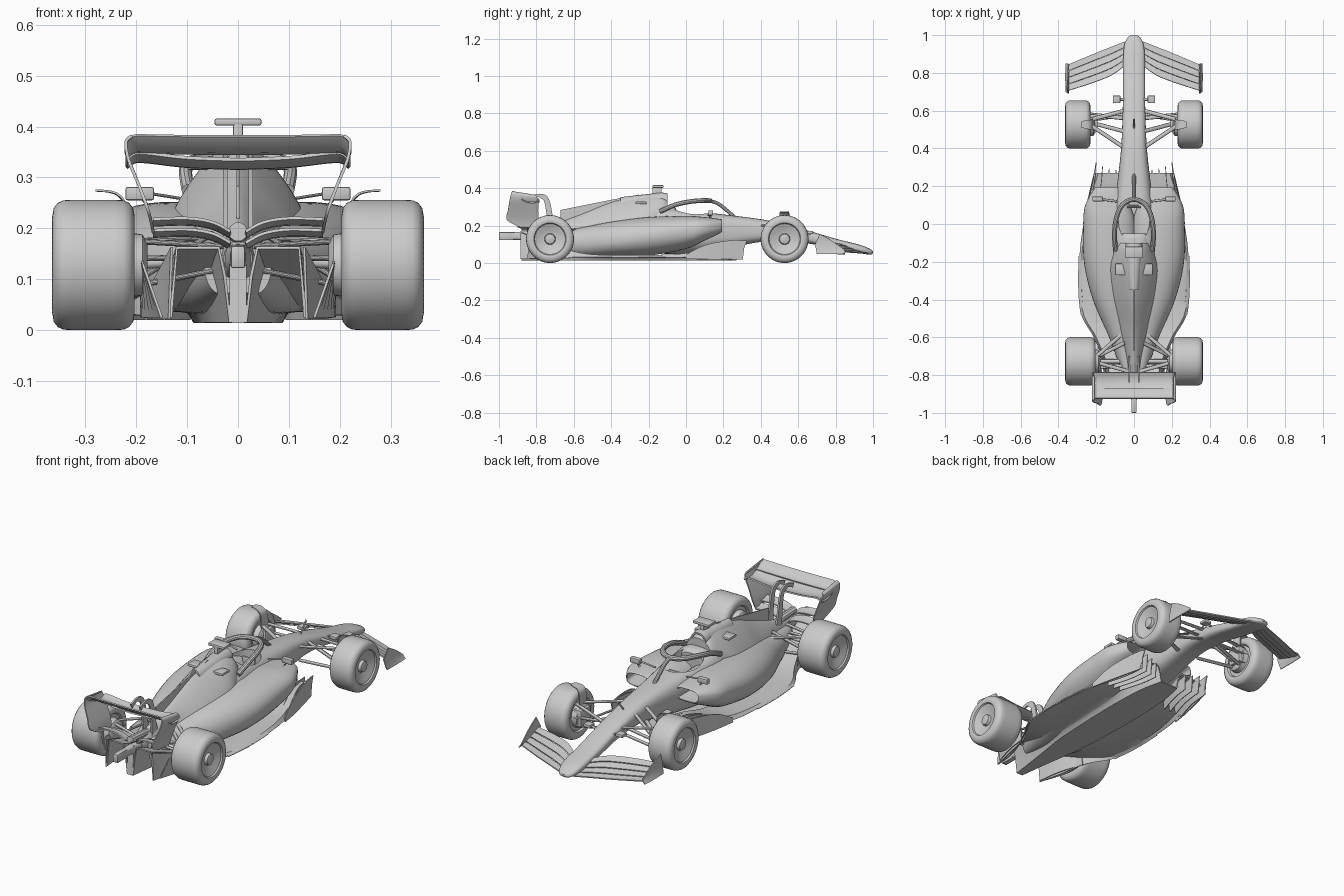
import bpy, math
from mathutils import Vector
pi = math.pi

# ---------- helpers ----------
def mesh(name, verts, faces, mirror=False, thick=0):
    me = bpy.data.meshes.new(name)
    me.from_pydata(verts, [], faces)
    ob = bpy.data.objects.new(name, me)
    bpy.context.collection.objects.link(ob)
    if thick:
        m = ob.modifiers.new("thick", 'SOLIDIFY'); m.thickness = thick; m.offset = 0
    if mirror:
        ob.modifiers.new("mirror", 'MIRROR').use_clip = True
    return ob

def spline(rows, n):
    """Catmull-Rom through rows of numbers, n steps per span."""
    out = []
    for i in range(len(rows) - 1):
        p = [rows[max(i - 1, 0)], rows[i], rows[i + 1], rows[min(i + 2, len(rows) - 1)]]
        for s in range(n):
            t = s / n
            out.append([.5 * (2*b + (c - a)*t + (2*a - 5*b + 4*c - d)*t*t + (3*b - a - 3*c + d)*t**3)
                        for a, b, c, d in zip(*p)])
    return out + [list(rows[-1])]

def loft(name, secs, mirror=False, sub=6, seg=40):
    """Sections: y, centre x, half width, bottom z, widest z, top z, roundness."""
    V, F = [], []
    rows = spline(secs, sub)
    for y, cx, w, zb, zm, zt, e in rows:
        for k in range(seg):
            c, s = math.cos(2*pi*k/seg), math.sin(2*pi*k/seg)
            h = zt - zm if s > 0 else zm - zb
            V.append((cx + w*math.copysign(abs(c)**(2/e), c), y, zm + h*math.copysign(abs(s)**(2/e), s)))
    n = len(rows)
    for i in range(n - 1):
        for k in range(seg):
            j = (k + 1) % seg
            F.append((i*seg + k, i*seg + j, (i+1)*seg + j, (i+1)*seg + k))
    F += [tuple(range(seg))[::-1], tuple(range((n-1)*seg, n*seg))]
    return mesh(name, V, F, mirror)

def sheet(name, rows, thick=.005, mirror=True, sub=5):
    """Thin surface through rows of points."""
    m = len(rows[0])
    R = spline([[c for p in r for c in p] for r in rows], sub)
    V = [tuple(r[3*k:3*k+3]) for r in R for k in range(m)]
    F = [(i*m+k, i*m+k+1, (i+1)*m+k+1, (i+1)*m+k) for i in range(len(R)-1) for k in range(m-1)]
    return mesh(name, V, F, mirror, thick)

def rods(name, pairs, ry, rz, mirror=True, seg=12):
    """Streamlined struts with elliptical section."""
    V, F = [], []
    for a, b in pairs:
        a, b = Vector(a), Vector(b)
        d = (b - a).normalized()
        u = Vector((0, 1, 0)) - d*d.y
        u.normalize(); v = d.cross(u); o = len(V)
        for p in (a, b):
            V += [tuple(p + u*ry*math.cos(2*pi*k/seg) + v*rz*math.sin(2*pi*k/seg)) for k in range(seg)]
        F += [(o+k, o+(k+1) % seg, o+seg+(k+1) % seg, o+seg+k) for k in range(seg)]
        F += [tuple(range(o, o+seg))[::-1], tuple(range(o+seg, o+2*seg))]
    return mesh(name, V, F, mirror)

def box(name, x0, x1, y0, y1, z0, z1, mirror=False, bev=.004):
    V = [(x, y, z) for x in (x0, x1) for y in (y0, y1) for z in (z0, z1)]
    F = [(0,1,3,2), (4,6,7,5), (0,4,5,1), (2,3,7,6), (0,2,6,4), (1,5,7,3)]
    ob = mesh(name, V, F)
    b = ob.modifiers.new("bevel", 'BEVEL'); b.width = bev; b.segments = 2
    if mirror: ob.modifiers.new("mirror", 'MIRROR')
    return ob

def lathe(name, prof, y, z, seg=56):
    """Revolve (x, radius) profile about a crosswise axis, both sides."""
    V = [(x, y + r*math.cos(2*pi*k/seg), z + r*math.sin(2*pi*k/seg)) for x, r in prof for k in range(seg)]
    F = [(i*seg+k, i*seg+(k+1) % seg, (i+1)*seg+(k+1) % seg, (i+1)*seg+k)
         for i in range(len(prof)-1) for k in range(seg)]
    F += [tuple(range(seg))[::-1], tuple(range((len(prof)-1)*seg, len(prof)*seg))]
    return mesh(name, V, F, True)

def tube(name, pts, r):
    """Round tube along a smooth path."""
    cu = bpy.data.curves.new(name, 'CURVE'); cu.dimensions = '3D'
    P = spline(pts, 6)
    sp = cu.splines.new('POLY'); sp.points.add(len(P) - 1)
    for q, p in zip(sp.points, P): q.co = (*p, 1)
    cu.bevel_depth = r; cu.bevel_resolution = 3; cu.use_fill_caps = True
    bpy.context.collection.objects.link(bpy.data.objects.new(name, cu))

# ---------- bodywork ----------
chassis = loft("nose_and_chassis", [
    (1.0, 0, .012, .053, .058, .063, 2), (.985, 0, .035, .045, .058, .075, 2.3),
    (.93, 0, .054, .052, .075, .097, 2.8), (.8, 0, .058, .075, .1, .13, 3), (.65, 0, .059, .105, .14, .174, 3),
    (.5, 0, .063, .12, .165, .214, 3), (.38, 0, .07, .11, .17, .237, 3), (.22, 0, .088, .08, .17, .257, 3),
    (0, 0, .115, .05, .17, .283, 3), (-.15, 0, .12, .05, .18, .3, 2.6), (-.35, 0, .09, .05, .17, .27, 2)])
cv = [(.083*math.cos(2*pi*k/40), .02 + .12*math.sin(2*pi*k/40), z) for z in (.16, .5) for k in range(40)]
cf = [(k, (k+1) % 40, 40+(k+1) % 40, 40+k) for k in range(40)] + [tuple(range(40))[::-1], tuple(range(40, 80))]
cut = mesh("cockpit_cutter", cv, cf)
cut.hide_render = True
bo = chassis.modifiers.new("cockpit", 'BOOLEAN'); bo.object = cut; bo.operation = 'DIFFERENCE'; bo.solver = 'EXACT'

loft("sidepod", [
    (.05, .15, .045, .185, .2, .215, 3), (.16, .145, .06, .174, .2, .224, 3), (.19, .14, .068, .165, .2, .233, 3),
    (.1, .14, .118, .12, .187, .245, 2.5), (0, .13, .138, .075, .172, .252, 2.3), (-.2, .12, .145, .04, .145, .245, 2.1),
    (-.4, .1, .118, .035, .12, .22, 2.1), (-.6, .06, .072, .035, .11, .182, 2.1),
    (-.78, .03, .035, .07, .12, .16, 2)], True)
loft("engine_cover", [
    (-.1, 0, .075, .2, .26, .345, 2), (-.14, 0, .1, .1, .24, .367, 1.7), (-.25, 0, .14, .06, .2, .36, 1.35),
    (-.4, 0, .13, .05, .17, .325, 1.25), (-.55, 0, .09, .05, .15, .265, 1.3), (-.7, 0, .045, .07, .14, .21, 1.7),
    (-.82, 0, .028, .11, .14, .175, 2)])
loft("airbox_inlet", [
    (-.35, 0, .03, .26, .3, .352, 2), (-.13, 0, .047, .285, .33, .377, 2.4), (-.1, 0, .042, .29, .33, .372, 2.4),
    (-.1, 0, .034, .298, .33, .364, 2.4), (-.2, 0, .03, .3, .33, .36, 2.4)], sub=1)
sheet("engine_fin", [[(0, -.25, .2), (0, -.25, .366)], [(0, -.45, .2), (0, -.45, .328)], [(0, -.672, .18), (0, -.672, .283)]],
      .006, False)
loft("headrest", [(-.13, 0, .08, .2, .25, .305, 3), (-.07, 0, .075, .2, .25, .3, 3), (-.05, 0, .06, .21, .25, .285, 3)])
box("seat", -.06, .06, -.1, .1, .14, .18)
box("steering_wheel", -.035, .035, .085, .095, .2, .25)
box("camera_bar", -.046, .046, -.18, -.12, .402, .416)
box("camera_stem", -.01, .01, -.18, -.13, .35, .406)
box("airbox_ear", .03, .1, -.27, -.21, .315, .328, True)

# ---------- halo ----------
tube("halo_hoop", [(x*s, y, z) for s, L in ((-1, 1), (1, -1)) for x, y, z in
     [(.098, -.14, .275), (.103, -.06, .31), (.096, .02, .328), (.07, .09, .334), (.025, .125, .333)][::L]], .013)
tube("halo_strut", [(0, .125, .333), (0, .17, .318), (0, .22, .28), (0, .27, .235)], .01)

# ---------- floor and diffuser ----------
def station(y, k, r, w, e):
    return [(0, y, .017), (k, y, .017), (k+.01, y, .024+(r-.024)*.6), (k+.022, y, r), ((k+w)/2, y, r), (w-.012, y, r), (w, y, e)]
sheet("floor", [station(*s) for s in [
    (.27, .05, .1, .2, .085), (.15, .075, .085, .235, .06), (0, .085, .05, .265, .03), (-.18, .085, .04, .287, .03),
    (-.45, .075, .04, .285, .03), (-.6, .055, .06, .21, .03), (-.75, .033, .115, .15, .025), (-.88, .016, .162, .132, .025)]], .006)
for i in range(4):                                  # curved inlet fences
    a, h = .095 + .036*i, .1 + .006*i
    sheet("floor_fence", [[(a, .28+.008*i, .02), (a, .285+.01*i, h)], [(a+.012, .19, .02), (a+.01, .19, h-.005)],
                          [(a+.05, .06, .02), (a+.045, .06, .065)]], .004)
sheet("floor_edge_wing", [[(.275, -.17, .04), (.292, -.17, .03)], [(.277, -.33, .04), (.294, -.33, .028)],
                          [(.262, -.48, .04), (.282, -.48, .03)]], .005)
sheet("bargeboard", [[(.205, .29, .02), (.2, .325, .12)], [(.222, .22, .02), (.217, .23, .12)],
                     [(.25, .1, .02), (.245, .1, .095)], [(.268, 0, .022), (.265, 0, .045)]], .005)
sheet("diffuser_side", [[(.19, -.62, .025), (.185, -.62, .06)], [(.165, -.75, .022), (.155, -.75, .115)],
                        [(.135, -.885, .022), (.13, -.885, .163)]], .005)
sheet("diffuser_keel", [[(-w, y, z), (w, y, z)] for y, w, z in
                        [(-.88, .017, .018), (-.875, .017, .09), (-.87, .017, .165)]], .005, False)

# ---------- front wing ----------
def wing_row(x, yl, yt, zl, zt, a, b):              # slice a..b of the full wing chord
    return [(x, yl+(yt-yl)*t, zl+(zt-zl)*t**1.4) for t in (a, a+(b-a)*.33, a+(b-a)*.66, b)]
for i in range(4):
    a = i*.25
    rows = [(.0, .985, .86, .05, .075), (.05, .965, .835, .052, .088), (.12, .938, .785, .054, .1),
            (.22, .898, .745, .056, .1), (.345, .845, .705, .06, .092)]
    ob = sheet("front_wing_element", [wing_row(*r, a, a+.235) for r in rows[0 if i < 1 else 1:]], .006)
    ob.location.z = .003*i
sheet("front_wing_endplate", [[(.36, .85, .048), (.35, .85, .06), (.346, .845, .072)],
      [(.362, .78, .048), (.347, .78, .08), (.35, .78, .12)], [(.36, .7, .048), (.347, .69, .1), (.355, .715, .155)]], .005)

# ---------- rear wing ----------
def rear_rows(chord, drop):
    return [[(x, y, z+dz) for y, z in chord] for x, dz in
            ((0, 0), (.1, drop*.3), (.18, drop), (.205, drop-.001), (.219, drop-.012))]
sheet("rear_wing_main", rear_rows([(-.785, .328), (-.81, .318), (-.845, .319), (-.88, .335)], .013), .007)
sheet("rear_wing_flap", rear_rows([(-.87, .347), (-.89, .351), (-.91, .363), (-.924, .381)], .002), .006)
sheet("rear_wing_endplate", [[(x, y0+(y1-y0)*t, z-(1-t)*dz) for t in (0, .33, .66, 1)] for z, x, y0, y1, dz in [
      (.382, .208, -.81, -.93, .02), (.37, .22, -.8, -.935, .015), (.335, .215, -.79, -.943, 0), (.28, .193, -.79, -.952, 0),
      (.23, .175, -.79, -.957, 0), (.19, .166, -.8, -.885, 0)]], .006)
for y, z in ((-.8, 0), (-.85, .022)):               # two-element beam wing
    sheet("beam_wing", [[(x, y-d, z+zz+k) for d, k in ((0, 0), (.025, .002), (.05, .012))]
          for x, zz in ((.015, .16), (.05, .178), (.1, .186), (.167, .184))], .006)
sheet("wing_pylon", [[(.025, *o), (.025, *i)] for o, i in [      # swan-neck plates
    ((-.69, .16), (-.74, .16)), ((-.712, .25), (-.745, .25)), ((-.727, .325), (-.757, .325)), ((-.75, .362), (-.775, .345)),
    ((-.79, .37), (-.795, .352)), ((-.84, .356), (-.83, .335))]], .009)
tube("exhaust", [(0, -.7, .175), (0, -.78, .187), (0, -.88, .193)], .019)
loft("crash_structure", [(-.74, 0, .035, .09, .13, .17, 3), (-.86, 0, .02, .12, .142, .168, 3), (-.93, 0, .015, .124, .143, .165, 3)])
box("rear_light", -.014, .014, -1.0, -.92, .122, .165)

# ---------- wheels ----------
R = .128
for name, y, x0 in (("front_wheel", .527, .23), ("rear_wheel", -.727, .203)):
    x1 = .365
    lathe(name, [(x0+.012, .0), (x0+.012, .08), (x0+.003, .086), (x0, .095), (x0+.003, .112), (x0+.011, .122), (x0+.022, R-.001),
        (x0+.04, R), (x1-.04, R), (x1-.022, R-.001), (x1-.011, .122), (x1-.003, .112), (x1, .095), (x1-.003, .086),
        (x1-.01, .082), (x1-.014, .07), (x1-.026, .045), (x1-.028, .03), (x1-.014, .026), (x1-.01, .012), (x1-.01, 0)], y, R)
    lathe(name + "_brake_drum", [(x0-.025, 0), (x0-.025, .045), (x0-.015, .06), (x0+.02, .065), (x0+.02, 0)], y, R, 32)
sheet("front_wheel_winglet", [[(.217, .56, .17), (.217, .5, .17)], [(.222, .555, .24), (.222, .5, .245)],
      [(.235, .55, .264), (.235, .5, .266)], [(.255, .55, .272), (.255, .505, .273)], [(.28, .54, .274), (.28, .51, .274)]], .004)
box("front_brake_duct", .192, .235, .5, .58, .09, .175, True)
sheet("rear_brake_panel", [[(.19, -.64, .03), (.19, -.64, .13)], [(.185, -.73, .025), (.19, -.73, .14)],
                           [(.15, -.85, .025), (.187, -.83, .13)]], .005)

# ---------- suspension ----------
rods("front_suspension", [
    ((.24, .55, .19), (.05, .6, .165)), ((.24, .53, .19), (.06, .41, .2)), ((.24, .55, .08), (.045, .58, .125)),
    ((.24, .53, .08), (.06, .41, .13)), ((.24, .54, .085), (.05, .49, .195)), ((.24, .58, .135), (.05, .56, .15))], .011, .0055)
rods("rear_suspension", [
    ((.21, -.71, .175), (.05, -.57, .18)), ((.21, -.73, .175), (.03, -.78, .165)), ((.21, -.7, .085), (.05, -.6, .11)),
    ((.21, -.74, .085), (.03, -.78, .12)), ((.21, -.71, .09), (.05, -.63, .19)), ((.21, -.76, .14), (.03, -.75, .145))], .01, .0055)
rods("drive_shaft", [((.21, -.727, .13), (.02, -.727, .14))], .011, .011)

# ---------- mirrors and small fittings ----------
box("mirror", .165, .221, .12, .145, .255, .281, True)
rods("mirror_stay", [((.19, .13, .26), (.16, .13, .225)), ((.17, .13, .268), (.09, .12, .255))], .006, .003)
box("nose_camera", .072, .112, .64, .68, .155, .172, True)
rods("nose_camera_stay", [((.05, .66, .155), (.08, .66, .163))], .008, .004)
rods("nose_antenna", [((0, .5, .2), (0, .555, .265))], .004, .004, False)

# ---------- finish: bake modifiers, smooth with sharp edges ----------
bpy.ops.object.select_all(action='DESELECT')
parts = [o for o in bpy.context.scene.objects if o != cut]
for o in parts: o.select_set(True)
bpy.context.view_layer.objects.active = parts[0]
bpy.ops.object.convert(target='MESH')
bpy.data.objects.remove(cut)
bpy.ops.object.shade_smooth_by_angle(angle=math.radians(35))
